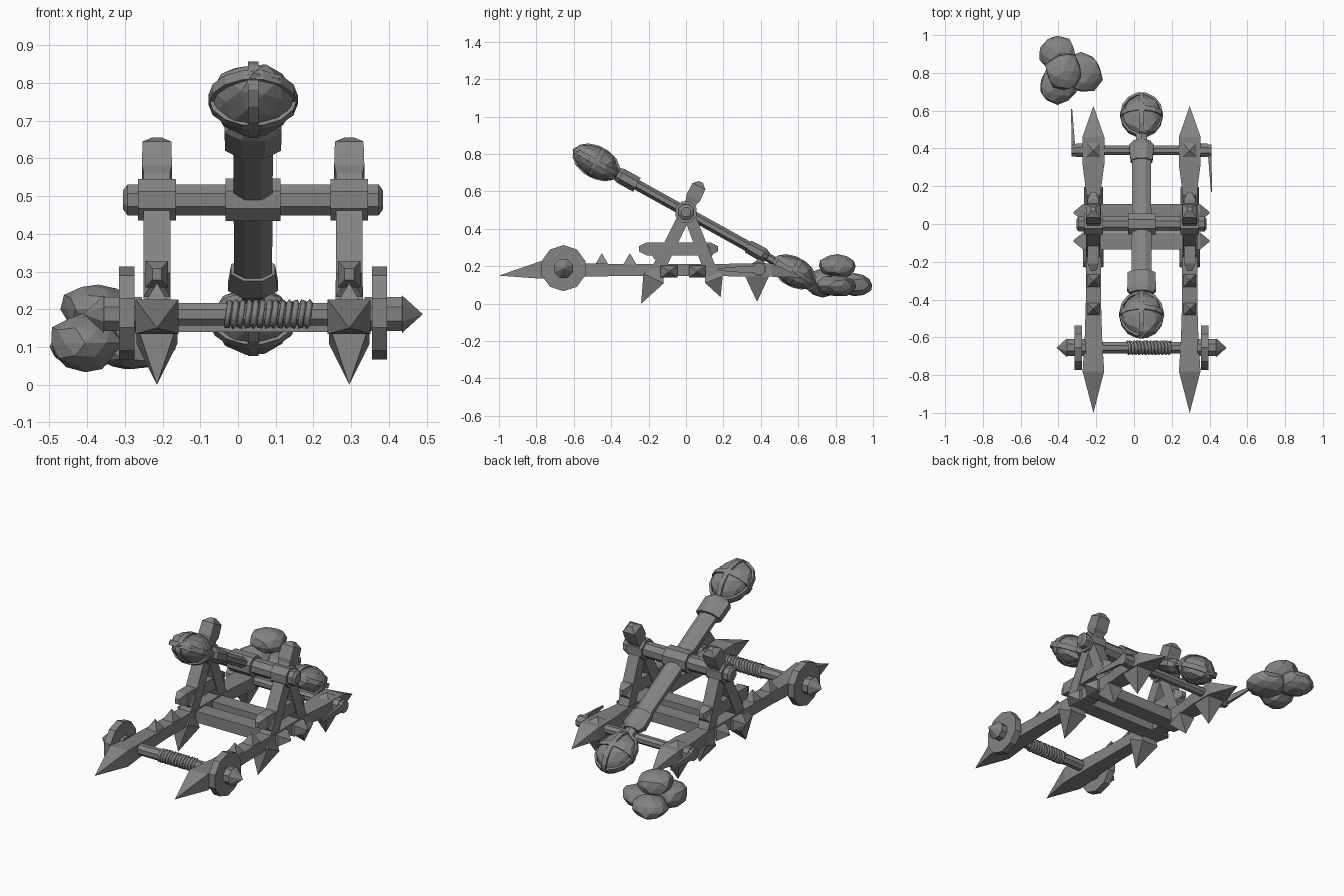
import bpy, bmesh, math, random
from mathutils import Vector, Matrix, noise

if "Cube" in bpy.data.objects:
    bpy.data.objects.remove(bpy.data.objects["Cube"])

GREY = 0.23
mat = bpy.data.materials.new("weathered grey")
mat.use_nodes = True
mat.diffuse_color = (GREY, GREY, GREY, 1)
mat.node_tree.nodes["Principled BSDF"].inputs["Base Color"].default_value = (GREY, GREY, GREY, 1)

MID = 0.04          # centre line of the machine
X, Y, Z = Vector((1, 0, 0)), Vector((0, 1, 0)), Vector((0, 0, 1))


def finish(name, bm):
    bmesh.ops.remove_doubles(bm, verts=bm.verts, dist=0.0002)
    bmesh.ops.recalc_face_normals(bm, faces=bm.faces)
    mesh = bpy.data.meshes.new(name)
    bm.to_mesh(mesh)
    bm.free()
    mesh.materials.append(mat)
    ob = bpy.data.objects.new(name, mesh)
    bpy.context.collection.objects.link(ob)
    return ob


def loft(name, start, direction, sections, sides=4):
    """Skin rings along a line; a section is (distance, half width, half height, lift)."""
    bm = bmesh.new()
    d = Vector(direction).normalized()
    u = Y if abs(d.x) > 0.9 else X
    u = (u - d * u.dot(d)).normalized()
    v = d.cross(u)
    grow = 1 / math.cos(math.pi / sides)
    rings = []
    for dist, w, h, *lift in sections:
        c = Vector(start) + d * dist + Z * (lift[0] if lift else 0)
        ring = []
        for k in range(sides):
            a = (k + 0.5) * math.tau / sides
            ring.append(bm.verts.new(c + u * w * grow * math.cos(a) + v * h * grow * math.sin(a)))
        rings.append(ring)
    for r, s in zip(rings, rings[1:]):
        for k in range(sides):
            n = (k + 1) % sides
            bm.faces.new((r[k], r[n], s[n], s[k]))
    bm.faces.new(rings[0])
    bm.faces.new(rings[-1])
    return finish(name, bm)


def rod(name, x0, x1, y, z, r, tip=0.0, sides=8):
    """Round bar along x, with an optional low point at both ends."""
    s = [(0, r * 0.6, r * 0.6), (tip, r, r), (x1 - x0 - tip, r, r), (x1 - x0, r * 0.6, r * 0.6)]
    if not tip:
        s = s[1:3]
    return loft(name, (x0, y, z), X, s, sides)


def stud(name, base, direction, r=0.035, height=0.06):
    return loft(name, base, direction, [(0, r, r), (height, 0, 0)])


def rock(name, centre, size, seed, tilt=0.0):
    """Faceted boulder made from a displaced icosphere."""
    random.seed(seed)
    shift = Vector([random.uniform(-9, 9) for _ in range(3)])
    bm = bmesh.new()
    bmesh.ops.create_icosphere(bm, subdivisions=2, radius=1)
    for v in bm.verts:
        v.co *= 1 + 0.16 * noise.noise(v.co * 1.4 + shift) + random.uniform(-0.04, 0.03)
    place = Matrix.Translation(centre) @ Matrix.Rotation(tilt, 4, "X") @ Matrix.Diagonal((*size, 1))
    bm.transform(place)
    return finish(name, bm)


def band(name, centre, size, tilt, axis, half, steps=14):
    """Flat strap around an ellipsoid, in the plane across the given axis."""
    bm = bmesh.new()
    a, b = [i for i in range(3) if i != axis]
    rings = []
    for k in range(steps):
        t = k * math.tau / steps
        ring = []
        for scale, off in ((0.94, -half), (1.05, -half), (1.05, half), (0.94, half)):
            p = Vector()
            p[a] = math.cos(t) * size[a] * scale
            p[b] = math.sin(t) * size[b] * scale
            p[axis] = off
            ring.append(bm.verts.new(p))
        rings.append(ring)
    for k, r in enumerate(rings):
        s = rings[(k + 1) % steps]
        for j in range(4):
            n = (j + 1) % 4
            bm.faces.new((r[j], r[n], s[n], s[j]))
    bm.transform(Matrix.Translation(centre) @ Matrix.Rotation(tilt, 4, "X"))
    return finish(name, bm)


# Side frames: rail, A-shaped legs, tie beam, spikes, studs, wheels
LEG = Vector((0, 0.32, 0.65)).normalized()
BACK_LEG = Vector((0, -0.18, 0.47)).normalized()
for side, s in (("right", -1), ("left", 1)):
    x = MID + 0.255 * s
    loft(side + "_rail", (x, -1, 0.18), Y,
         [(0, 0, 0, -0.03), (0.22, 0.057, 0.046), (0.4, 0.046, 0.037), (0.6, 0.04, 0.033),
          (1.18, 0.04, 0.032), (1.32, 0.058, 0.036), (1.46, 0.058, 0.036), (1.625, 0, 0, -0.04)])
    loft(side + "_front_leg", (x, -0.24, 0), LEG,
         [(0, 0, 0), (0.15, 0.054, 0.06), (0.2, 0.036, 0.035), (0.61, 0.035, 0.032),
          (0.63, 0.04, 0.04), (0.7, 0.038, 0.038), (0.725, 0.012, 0.012)])
    loft(side + "_back_leg", (x, 0.185, 0.035), BACK_LEG,
         [(0, 0, 0), (0.1, 0.05, 0.05), (0.14, 0.034, 0.034), (0.5, 0.034, 0.03)])
    loft(side + "_tie_beam", (x, -0.25, 0.293), Y,
         [(0, 0.012, 0.015), (0.04, 0.03, 0.035), (0.38, 0.03, 0.035), (0.42, 0.012, 0.015)])
    loft(side + "_rear_spike", (x, 0.38, 0.16), -Z, [(0, 0.058, 0.07), (0.15, 0, 0)])
    loft(side + "_rear_cap", (x, 0.39, 0.2), Z, [(0, 0.058, 0.06), (0.04, 0, 0)])
    for i, y in enumerate((-0.45, -0.3)):
        stud(f"{side}_rail_stud_{i}", (x, y, 0.21), Z)
    stud(side + "_front_leg_stud", (x, -0.15, 0.265), (0, -0.9, 0.44))
    stud(side + "_back_leg_stud", (x, 0.125, 0.285), (0, 0.93, 0.36), height=0.05)
    rod(side + "_pivot_hub", x - 0.05, x + 0.05, 0, 0.49, 0.055)
    # winch wheel with pointed hub
    wx = MID + 0.335 * s
    rod(side + "_wheel", wx - 0.02, wx + 0.02, -0.655, 0.19, 0.117, sides=10)
    loft(side + "_wheel_hub", (wx, -0.655, 0.187), X * s,
         [(-0.04, 0.045, 0.045), (0.06, 0.045, 0.045), (0.06, 0.05, 0.05), (0.115, 0, 0)], 8)
    # rear axle collar and crank handle
    rod(side + "_axle_collar", x + 0.075 * s - 0.018, x + 0.075 * s + 0.018, 0.39, 0.185, 0.036)
    rod(side + "_axle_knob", MID + 0.355 * s - 0.015, MID + 0.355 * s + 0.015, 0.39, 0.185, 0.032)
    loft(side + "_crank", (MID + 0.358 * s, 0.39 + 0.03 * s, 0.183), (0.05 * s, -s, 0),
         [(0, 0.006, 0.012), (0.05, 0.009, 0.02), (0.16, 0.006, 0.014), (0.25, 0.003, 0.006)])

# Beams and axles across the machine
for name, y in (("front_cross_beam", -0.09), ("rear_cross_beam", 0.06)):
    loft(name, (MID - 0.36, y, 0.172), X,
         [(0, 0.004, 0.004), (0.05, 0.045, 0.032), (0.67, 0.045, 0.032), (0.72, 0.004, 0.004)])
rod("pivot_axle", MID - 0.345, MID + 0.345, 0, 0.49, 0.041, 0.012)
rod("pivot_collar", MID - 0.073, MID + 0.073, 0, 0.49, 0.056)
rod("winch_axle", MID - 0.36, MID + 0.36, -0.655, 0.187, 0.03)
rod("rear_axle", MID - 0.37, MID + 0.37, 0.39, 0.185, 0.025, 0.01)

# Rope wound on the winch
curve = bpy.data.curves.new("winch_rope", "CURVE")
curve.dimensions = "3D"
curve.bevel_depth = 0.009
curve.bevel_resolution = 0
curve.use_fill_caps = True
turns, steps = 13, 12
spline = curve.splines.new("POLY")
spline.points.add(turns * steps)
for i, p in enumerate(spline.points):
    a = i * math.tau / steps
    px = MID - 0.095 + 0.23 * i / (turns * steps) + 0.008 * math.sin(a) + 0.02
    p.co = (px, -0.655 + 0.031 * math.cos(a), 0.187 + 0.031 * math.sin(a), 1)
curve.materials.append(mat)
bpy.context.collection.objects.link(bpy.data.objects.new("winch_rope", curve))

# Throwing arm with end collars
ARM = Vector((0, 0.875, -0.485)).normalized()
TILT = math.atan2(ARM.z, ARM.y)
PIVOT = Vector((MID, 0, 0.49))
loft("throwing_arm", PIVOT, ARM, [(-0.4, 0.053, 0.028), (0.48, 0.05, 0.028)], 8)
loft("front_arm_collar", PIVOT, ARM, [(-0.42, 0.06, 0.036), (-0.4, 0.076, 0.042), (-0.3, 0.074, 0.042)], 8)
loft("rear_arm_collar", PIVOT, ARM, [(0.38, 0.058, 0.036), (0.47, 0.066, 0.038), (0.5, 0.045, 0.026)], 8)
loft("front_neck", PIVOT, ARM, [(-0.48, 0.035, 0.025), (-0.4, 0.035, 0.025)], 6)
loft("rear_neck", PIVOT, ARM, [(0.48, 0.03, 0.02), (0.58, 0.03, 0.02)], 6)

# Strapped stones at both ends of the arm
for name, dist, size in (("front_stone", -0.548, (0.113, 0.132, 0.083)),
                         ("rear_stone", 0.66, (0.108, 0.124, 0.077))):
    c = PIVOT + ARM * dist
    rock(name, c, size, 5, TILT)
    for axis, label in enumerate(("long", "cross", "rim")):
        band(f"{name}_{label}_strap", c, size, TILT, axis, 0.014)

# Pile of spare boulders behind
for i, (c, size) in enumerate((((-0.4, 0.9, 0.1), (0.1, 0.1, 0.062)),
                               ((-0.28, 0.8, 0.095), (0.11, 0.11, 0.058)),
                               ((-0.405, 0.73, 0.11), (0.098, 0.1, 0.075)),
                               ((-0.37, 0.81, 0.2), (0.098, 0.1, 0.066)))):
    rock(f"boulder_{i}", c, size, i + 11)
